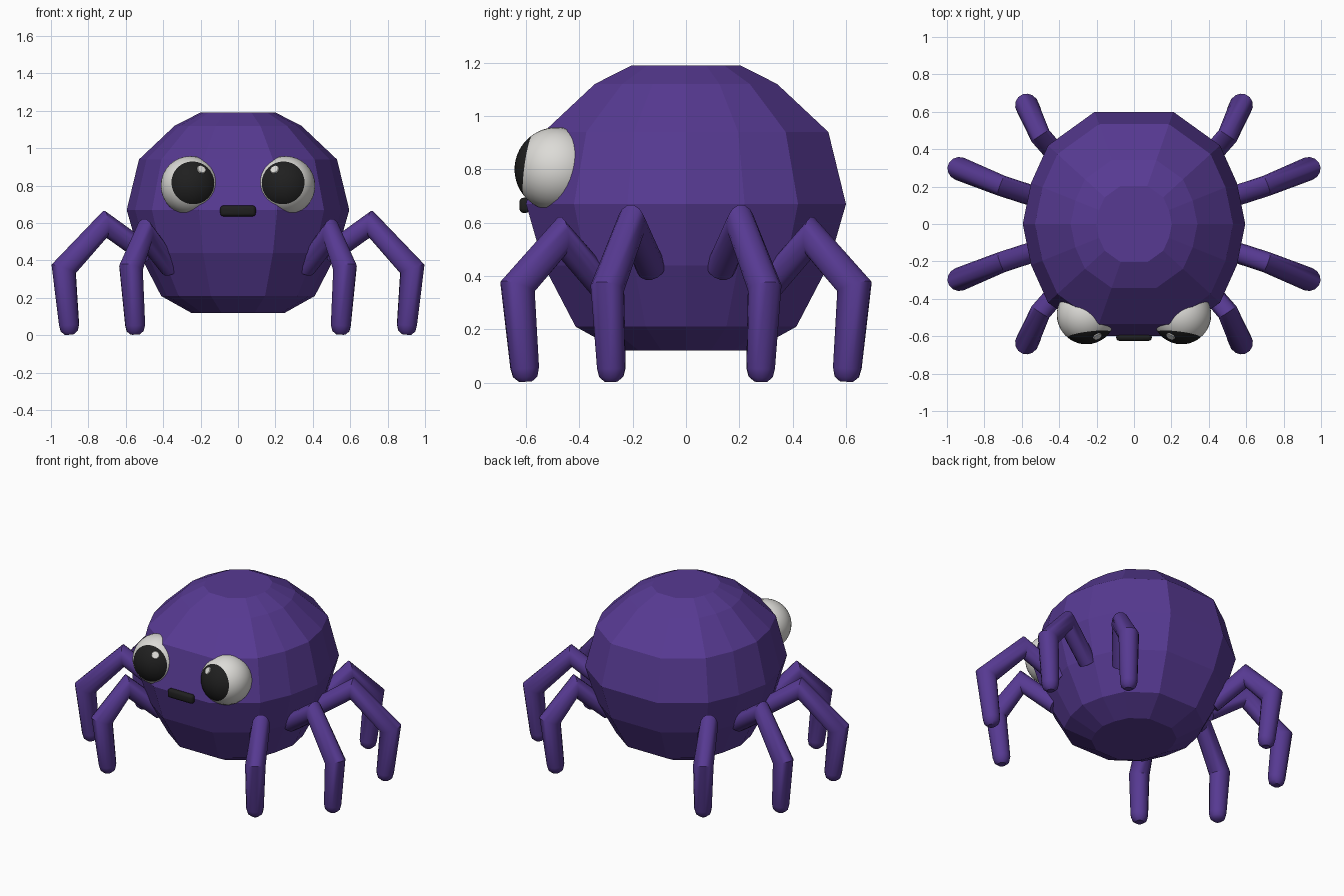
import bpy, bmesh, math
from mathutils import Vector

if "Cube" in bpy.data.objects:
    bpy.data.objects.remove(bpy.data.objects["Cube"])


def material(name, rgb):
    m = bpy.data.materials.new(name)
    m.diffuse_color = (*rgb, 1)
    m.use_nodes = True
    m.node_tree.nodes["Principled BSDF"].inputs["Base Color"].default_value = m.diffuse_color
    return m


PURPLE = material("purple", (0.095, 0.042, 0.29))
WHITE = material("eye white", (0.72, 0.71, 0.68))
BLACK = material("black", (0.014, 0.014, 0.014))


def finish(bm, name, mats, smooth=None):
    bmesh.ops.recalc_face_normals(bm, faces=bm.faces)
    me = bpy.data.meshes.new(name)
    bm.to_mesh(me)
    bm.free()
    for m in mats:
        me.materials.append(m)
    ob = bpy.data.objects.new(name, me)
    bpy.context.collection.objects.link(ob)
    if smooth:
        bpy.ops.object.select_all(action='DESELECT')
        bpy.context.view_layer.objects.active = ob
        ob.select_set(True)
        bpy.ops.object.shade_smooth_by_angle(angle=math.radians(smooth))
    return ob


def loft(bm, rings):
    """Skin a list of point rings and cap both ends."""
    vs = [[bm.verts.new(p) for p in r] for r in rings]
    n = len(vs[0])
    for a, b in zip(vs, vs[1:]):
        for i in range(n):
            j = (i + 1) % n
            bm.faces.new((a[i], a[j], b[j], b[i]))
    bm.faces.new(vs[0])
    bm.faces.new(vs[-1])


# Body: faceted ball, one 14-sided outline scaled up a height profile
quarter = [(0.595, 0), (0.55, 0.22), (0.46, 0.42), (0.21, 0.6)]
half = quarter + [(-x, y) for x, y in reversed(quarter)]
outline = half + [(x, -y) for x, y in reversed(half[1:-1])]
profile = [(0.12, 0.42), (0.21, 0.69), (0.44, 0.89), (0.67, 1.0),
           (0.94, 0.89), (1.12, 0.57), (1.19, 0.34)]
bm = bmesh.new()
loft(bm, [[(x * s, y * s, z) for x, y in outline] for z, s in profile])
finish(bm, "body", [PURPLE])


# Legs: mitred tubes with rounded feet
def leg(name, points, radii, sx, sy, sides=14):
    pts = [Vector((x * sx, y * sy, z)) for x, y, z in points]
    flat = pts[2] - pts[0]
    side = Vector((-flat.y, flat.x, 0)).normalized()
    rings = []
    for i, p in enumerate(pts):
        d_in = (p - pts[max(i - 1, 0)]).normalized()
        d_out = (pts[min(i + 1, len(pts) - 1)] - p).normalized()
        t = (d_in + d_out).normalized()
        miter = 1 / max(t.dot(d_out if d_out.length else d_in), 0.7)
        up = t.cross(side).normalized() * miter
        r = radii[i]
        rings.append([p + r * (side * math.cos(a) + up * math.sin(a))
                      for a in (2 * math.pi * k / sides for k in range(sides))])
    bm = bmesh.new()
    loft(bm, rings)
    finish(bm, name, [PURPLE], 40)


middle_leg = [(0.48, 0.13, 0.43), (0.71, 0.205, 0.595), (0.932, 0.295, 0.355),
              (0.903, 0.28, 0.055), (0.902, 0.28, 0.022), (0.90, 0.28, 0.004)]
corner_leg = [(0.36, 0.31, 0.36), (0.50, 0.47, 0.545), (0.572, 0.632, 0.36),
              (0.55, 0.605, 0.055), (0.55, 0.603, 0.022), (0.55, 0.602, 0.004)]
radii = [0.055, 0.056, 0.063, 0.054, 0.046, 0.025]
for sx, lr in ((1, "right"), (-1, "left")):
    for sy, fb in ((-1, "front"), (1, "back")):
        leg(f"{fb}_{lr}_middle_leg", middle_leg, radii, sx, sy)
        leg(f"{fb}_{lr}_corner_leg", corner_leg, radii, sx, sy)

# Eyes: white balls whose forward cap is the black pupil, plus a glint plate
R = 0.158
for sx, lr in ((1, "right"), (-1, "left")):
    centre = Vector((0.255 * sx, -0.485, 0.80))
    look = Vector((-0.02 * sx, -0.155, 0.022)).normalized()
    bm = bmesh.new()
    bmesh.ops.create_uvsphere(bm, u_segments=32, v_segments=23, radius=R)
    for f in bm.faces:
        f.material_index = int(f.calc_center_median().z > R * math.cos(math.radians(47)))
    turn = look.to_track_quat('Z', 'Y').to_matrix()
    for v in bm.verts:
        v.co = turn @ v.co + centre
    finish(bm, f"{lr}_eye", [WHITE, BLACK], 40)

    dx, dz = (0.195 - 0.255) * sx, 0.087
    n = Vector((dx, -math.sqrt(R * R - dx * dx - dz * dz), dz)).normalized()
    bm = bmesh.new()
    bmesh.ops.create_cone(bm, cap_ends=True, segments=10, radius1=0.026,
                          radius2=0.023, depth=0.006)
    turn = n.to_track_quat('Z', 'Y').to_matrix()
    for v in bm.verts:
        v.co = turn @ v.co + centre + n * R
    finish(bm, f"{lr}_eye_glint", [WHITE])

# Mouth: small rounded black bar
bm = bmesh.new()
bmesh.ops.create_cube(bm, size=1)
for v in bm.verts:
    v.co = Vector((v.co.x * 0.19, v.co.y * 0.04 - 0.605, v.co.z * 0.058 + 0.665))
bmesh.ops.bevel(bm, geom=bm.edges[:], offset=0.017, segments=3,
                profile=0.5, affect='EDGES')
finish(bm, "mouth", [BLACK], 40)
